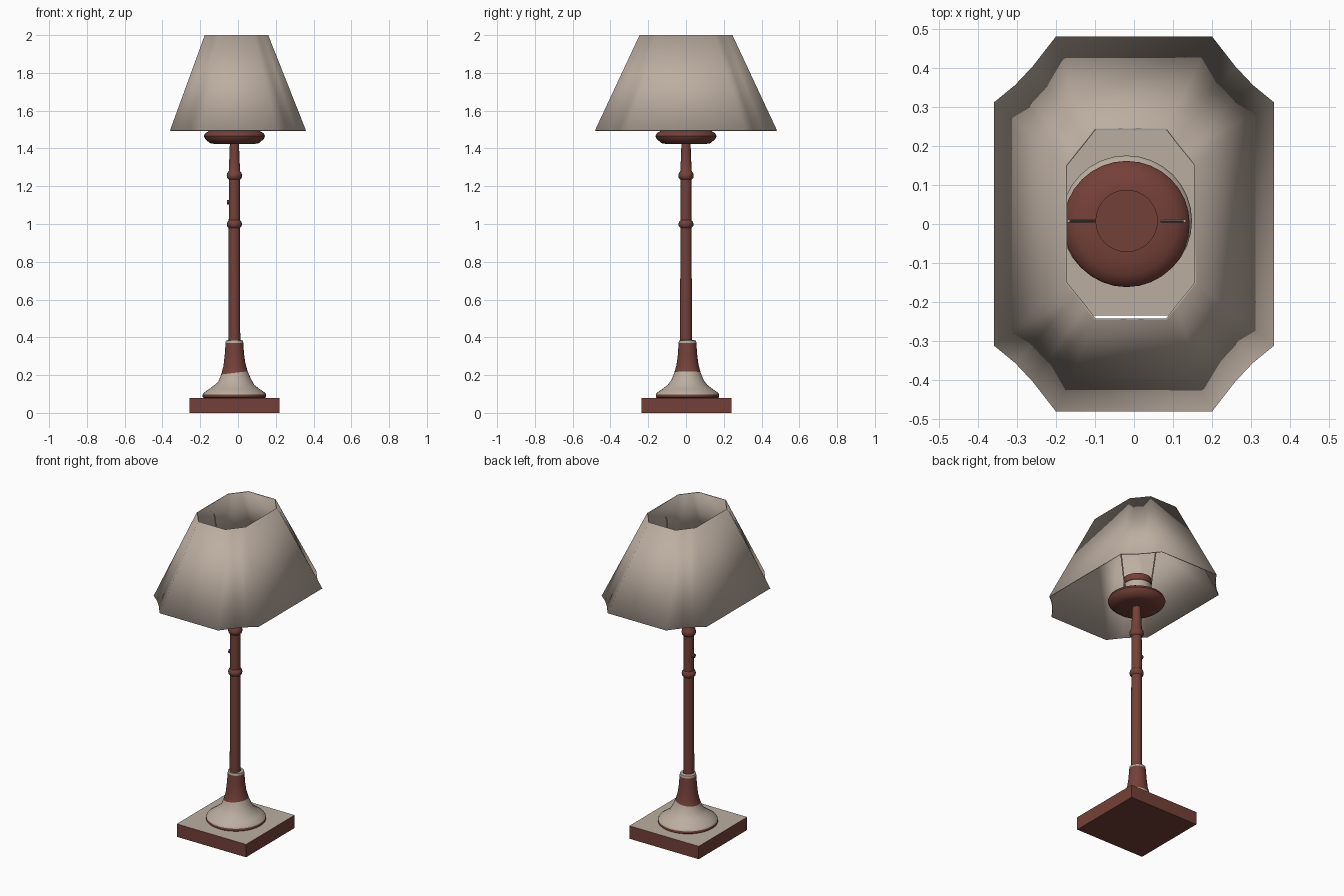
import bpy, bmesh, math
from mathutils import Vector

if "Cube" in bpy.data.objects:
    bpy.data.objects.remove(bpy.data.objects["Cube"])


def material(name, rgb):
    m = bpy.data.materials.new(name)
    m.use_nodes = True
    m.diffuse_color = (*rgb, 1)
    m.node_tree.nodes["Principled BSDF"].inputs["Base Color"].default_value = (*rgb, 1)
    return m


BROWN, TAN = 0, 1
MATS = [material("dark red brown", (0.175, 0.052, 0.040)),
        material("warm linen", (0.50, 0.42, 0.355))]
AXIS_X = -0.019


def finish(name, bm, smooth=None):
    bmesh.ops.recalc_face_normals(bm, faces=bm.faces[:])
    mesh = bpy.data.meshes.new(name)
    bm.to_mesh(mesh)
    bm.free()
    for m in MATS:
        mesh.materials.append(m)
    ob = bpy.data.objects.new(name, mesh)
    bpy.context.collection.objects.link(ob)
    if smooth:
        bpy.ops.object.select_all(action="DESELECT")
        ob.select_set(True)
        bpy.context.view_layer.objects.active = ob
        bpy.ops.object.shade_smooth_by_angle(angle=math.radians(smooth))
    return ob


def lathe(name, profile, y=0.0, bands=(), tilt=0.0, sides=32):
    """Closed turned part; faces centred inside a (low, high) band are linen."""
    bm = bmesh.new()
    rings = []
    for r, z in profile:
        lean = tilt if 0.15 < z < 0.3 else 0
        ring = []
        for i in range(sides):
            a = math.tau * i / sides
            x = r * math.cos(a)
            ring.append(bm.verts.new((AXIS_X + x, y + r * math.sin(a), z + lean * x)))
        rings.append(ring)
    for (lo, hi), p, q in zip(zip(rings, rings[1:]), profile, profile[1:]):
        mid = (p[1] + q[1]) / 2
        for i in range(sides):
            j = (i + 1) % sides
            f = bm.faces.new((lo[i], lo[j], hi[j], hi[i]))
            f.material_index = TAN if any(a < mid < b for a, b in bands) else BROWN
    bm.faces.new(rings[0])
    bm.faces.new(rings[-1])
    return finish(name, bm, 40)


def rod(name, start, end, radius, mat):
    start, end = Vector(start), Vector(end)
    d = end - start
    bm = bmesh.new()
    bmesh.ops.create_cone(bm, cap_ends=True, segments=8, radius1=radius,
                          radius2=radius, depth=d.length)
    bmesh.ops.rotate(bm, verts=bm.verts, matrix=d.to_track_quat("Z", "Y").to_matrix())
    bmesh.ops.translate(bm, verts=bm.verts, vec=(start + end) / 2)
    for f in bm.faces:
        f.material_index = mat
    return finish(name, bm, 40)


# Square plinth with a linen top face
bm = bmesh.new()
bmesh.ops.create_cube(bm, size=1)
bmesh.ops.scale(bm, verts=bm.verts, vec=(0.475, 0.475, 0.08))
bmesh.ops.translate(bm, verts=bm.verts, vec=(-0.018, 0.003, 0.04))
bm.normal_update()
for f in bm.faces:
    f.material_index = TAN if f.normal.z > 0.5 else BROWN
finish("plinth", bm)

# Bell-shaped foot
lathe("bell_foot",
      [(0.160, 0.078), (0.168, 0.084), (0.168, 0.098), (0.163, 0.106),
       (0.135, 0.125), (0.105, 0.148), (0.085, 0.175), (0.070, 0.212),
       (0.058, 0.255), (0.051, 0.31), (0.047, 0.37), (0.045, 0.383), (0.03, 0.386)],
      y=0.008, bands=[(0.099, 0.2), (0.372, 0.4)], tilt=0.12)

# Turned column with two collars
lathe("column",
      [(0.031, 0.37), (0.030, 0.98), (0.038, 0.988), (0.040, 1.0), (0.037, 1.012),
       (0.030, 1.02), (0.029, 1.235), (0.038, 1.243), (0.041, 1.256), (0.038, 1.27),
       (0.030, 1.28), (0.027, 1.35), (0.024, 1.43)])
rod("switch_knob", (AXIS_X - 0.02, 0, 1.115), (AXIS_X - 0.04, 0, 1.115), 0.013, BROWN)

# Cup and lamp holder
lathe("cup",
      [(0.10, 1.423), (0.130, 1.428), (0.155, 1.45), (0.162, 1.465),
       (0.155, 1.48), (0.13, 1.495), (0.09, 1.503)])
lathe("lamp_holder", [(0.078, 1.49), (0.078, 1.56), (0.080, 1.562), (0.080, 1.6)],
      y=0.008, bands=[(1.48, 1.56)])

# Thin shade supports
for side, foot, top in (("right", -0.10, -0.168), ("left", 0.07, 0.13)):
    rod(side + "_shade_support", (foot, 0.008, 1.49), (top, 0.008, 1.93), 0.004, TAN)


# Eight-panel shade with hollowed corner panels
def outline(quarter, z, shift):
    pts = []
    for sx, sy in ((1, 1), (-1, 1), (-1, -1), (1, -1)):
        run = quarter if sx * sy > 0 else quarter[::-1]
        pts += [(sx * x + shift, sy * y, z) for x, y in run]
    return pts


bm = bmesh.new()
low = [bm.verts.new(p) for p in
       outline([(0.36, 0.312), (0.305, 0.357), (0.26, 0.405), (0.2, 0.482)], 1.495, 0)]
high = [bm.verts.new(p) for p in
        outline([(0.168, 0.152), (0.143, 0.183), (0.118, 0.214), (0.093, 0.246)], 2.0, -0.008)]
for i in range(len(low)):
    j = (i + 1) % len(low)
    bm.faces.new((low[i], low[j], high[j], high[i])).material_index = TAN
shade = finish("shade", bm, 20)
wall = shade.modifiers.new("wall", "SOLIDIFY")
wall.thickness = 0.005
wall.offset = -1
